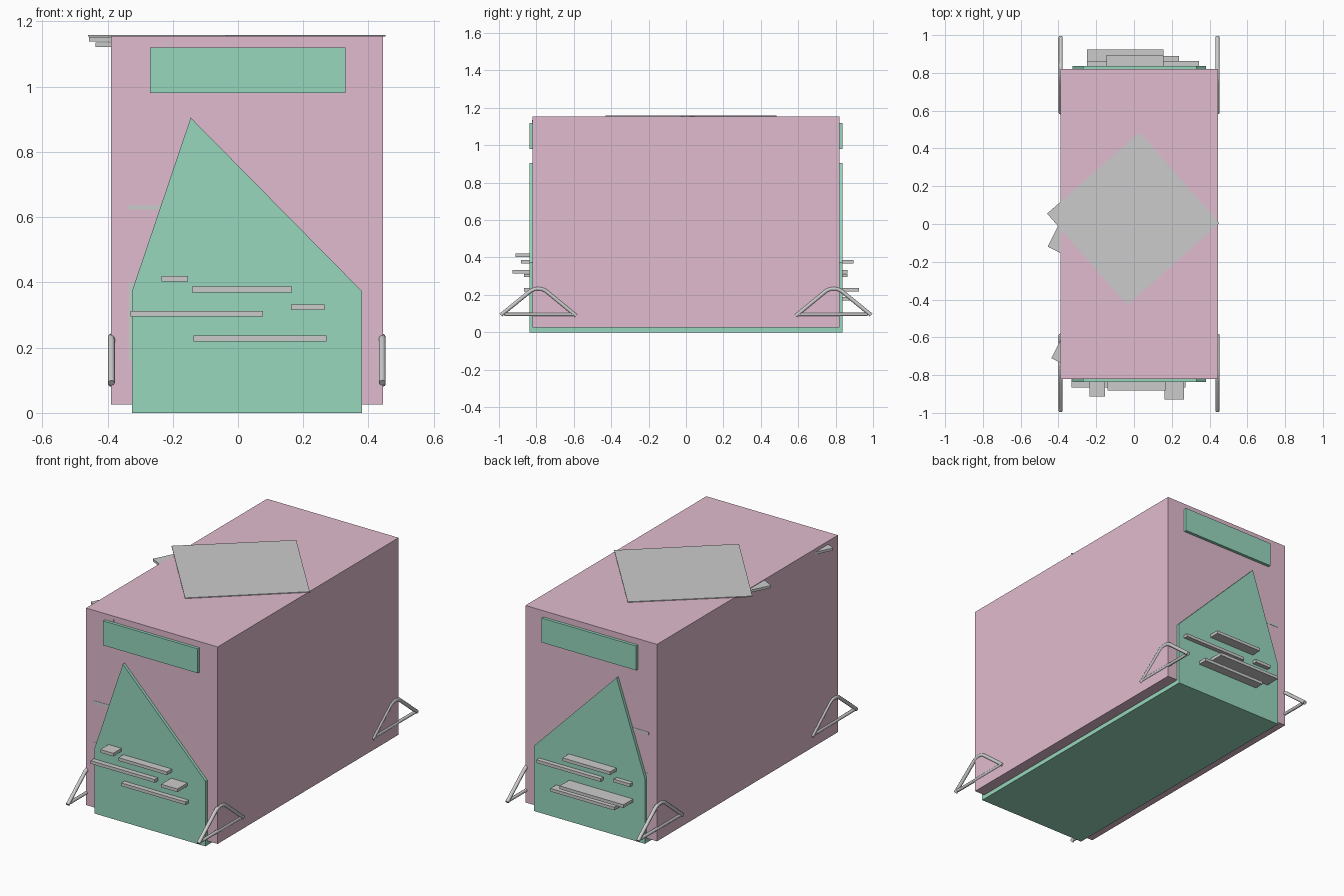
import bpy, bmesh
from mathutils import Vector

if "Cube" in bpy.data.objects:
    bpy.data.objects.remove(bpy.data.objects["Cube"])


def material(name, color):
    m = bpy.data.materials.new(name)
    m.diffuse_color = color
    m.use_nodes = True
    m.node_tree.nodes["Principled BSDF"].inputs["Base Color"].default_value = m.diffuse_color
    return m


PINK = material("pink", (0.75, 0.50, 0.62, 1))
GREEN = material("green", (0.31, 0.68, 0.51, 1))


def prism(name, outline, offset, mat=None):
    """Extrude a flat outline of 3D points along an offset vector."""
    bm = bmesh.new()
    face = bm.faces.new([bm.verts.new(p) for p in outline])
    new = bmesh.ops.extrude_face_region(bm, geom=[face])["geom"]
    bmesh.ops.translate(bm, vec=Vector(offset),
                        verts=[v for v in new if isinstance(v, bmesh.types.BMVert)])
    bmesh.ops.recalc_face_normals(bm, faces=bm.faces)
    me = bpy.data.meshes.new(name)
    bm.to_mesh(me)
    bm.free()
    ob = bpy.data.objects.new(name, me)
    bpy.context.collection.objects.link(ob)
    if mat:
        me.materials.append(mat)
    return ob


def box(name, x0, x1, y0, y1, z0, z1, mat=None):
    return prism(name, [(x0, y0, z0), (x1, y0, z0), (x1, y1, z0), (x0, y1, z0)],
                 (0, 0, z1 - z0), mat)


def tube(name, points, radius):
    cu = bpy.data.curves.new(name, 'CURVE')
    cu.dimensions = '3D'
    cu.bevel_depth = radius
    cu.bevel_resolution = 2
    cu.use_fill_caps = True
    sp = cu.splines.new('POLY')
    sp.points.add(len(points) - 1)
    for p, co in zip(sp.points, points):
        p.co = (*co, 1)
    ob = bpy.data.objects.new(name, cu)
    bpy.context.collection.objects.link(ob)


# Main body
box("body", -0.39, 0.445, -0.82, 0.82, 0.025, 1.155, PINK)

# Gabled core showing at both ends and underneath
gable = [(-0.325, 0), (0.38, 0), (0.38, 0.373), (-0.145, 0.905), (-0.325, 0.373)]
prism("gable_core", [(x, -0.837, z) for x, z in gable], (0, 1.674, 0), GREEN)

# Upper bands and slim grey strips on both ends
for side, s in (("front", -1), ("back", 1)):
    ya, yb = sorted((s * 0.80, s * 0.837))
    box(side + "_band", -0.27, 0.33, ya, yb, 0.98, 1.12, GREEN)
    ya, yb = sorted((s * 0.80, s * 0.8215))
    box(side + "_upper_strip", -0.338, -0.20, ya, yb, 0.622, 0.638)
    box(side + "_side_strip", -0.337, -0.30, ya, yb, 0.16, 0.40)

# Ledges: x range, outer y, bottom z
ledges = [
    (-0.235, -0.153, -0.912, 0.402), (-0.141, 0.166, -0.882, 0.369),
    (0.162, 0.265, -0.928, 0.315), (-0.330, 0.077, -0.865, 0.295),
    (-0.136, 0.272, -0.865, 0.219),
    (-0.145, 0.157, 0.896, 0.369), (-0.062, 0.345, 0.863, 0.295),
    (-0.248, -0.145, 0.863, 0.315), (-0.250, 0.155, 0.924, 0.219),
    (-0.168, 0.237, 0.890, 0.170)]
for i, (x0, x1, y, z) in enumerate(ledges):
    ya, yb = sorted((y, 0.82 if y > 0 else -0.82))
    box(f"ledge_{i + 1}", x0, x1, ya, yb, z, z + 0.018)

# Turned roof plate
prism("roof_plate", [(x, y, 1.1535) for x, y in
                     ((0.03, 0.485), (-0.46, 0.055), (-0.035, -0.43), (0.452, 0.005))],
      (0, 0, 0.0055))

# Small turned plates poking out under the left roof edge
u, v = Vector((0.45, 0.893, 0)), Vector((0.893, -0.45, 0))
for i, (x, y, z) in enumerate(((-0.457, -0.12, 1.138), (-0.437, -0.71, 1.122))):
    c = Vector((x, y, z))
    prism(f"eave_plate_{i + 1}", [c, c + u * 0.25, c + u * 0.25 + v * 0.25, c + v * 0.25],
          (0, 0, 0.014))

# Triangular tube handles at the four lower corners
for side, x in (("left", -0.388), ("right", 0.442)):
    for end, s in (("front", -1), ("back", 1)):
        arch = [(0.99, 0.092), (0.83, 0.222), (0.81, 0.231), (0.79, 0.233),
                (0.77, 0.231), (0.75, 0.222), (0.587, 0.088)]
        tube(f"{side}_{end}_handle", [(x, s * y, z) for y, z in arch], 0.0105)
        tube(f"{side}_{end}_handle_bar", [(x, s * 0.97, 0.096), (x, s * 0.60, 0.096)], 0.009)
